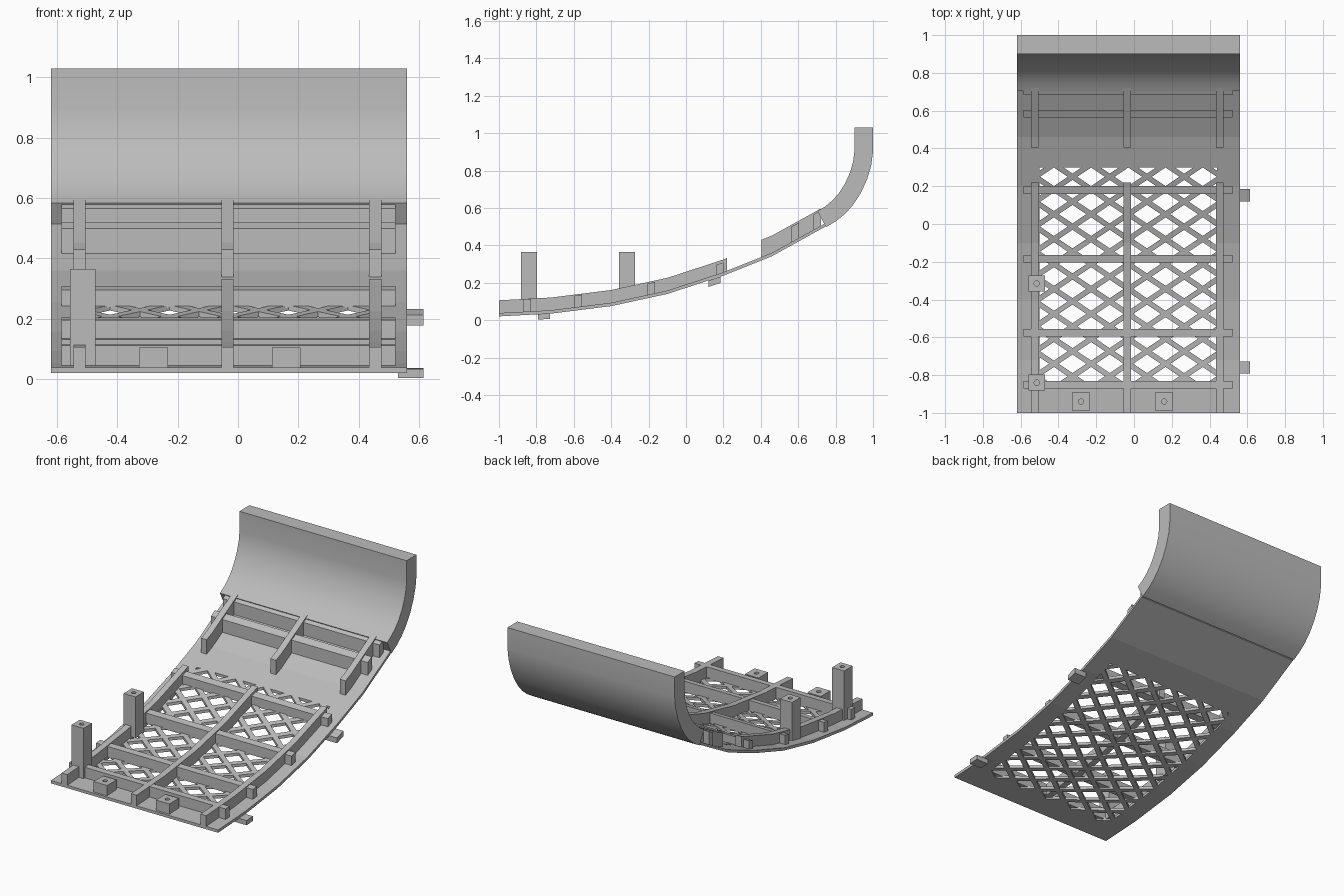
import bpy, bmesh, math
from mathutils import Vector

cube = bpy.data.objects.get("Cube")
if cube:
    bpy.data.objects.remove(cube, do_unlink=True)

GREY = (0.5, 0.5, 0.5, 1)
mat = bpy.data.materials.new("light grey")
mat.use_nodes = True
mat.diffuse_color = GREY
mat.node_tree.nodes["Principled BSDF"].inputs["Base Color"].default_value = GREY

LEFT, RIGHT = 0.56, -0.62      # panel edges in x
THICK = 0.018
UNDERSIDE = [(-1, .02), (-.72, .035), (-.4, .075), (-.1, .14), (.2, .238), (.46, .342), (.74, .497)]


def floor_z(y):
    """Height of the panel underside at y."""
    for (y0, z0), (y1, z1) in zip(UNDERSIDE, UNDERSIDE[1:]):
        if y <= y1:
            break
    return z0 + (z1 - z0) * (y - y0) / (y1 - y0)


def finish(name, bm):
    bmesh.ops.recalc_face_normals(bm, faces=bm.faces)
    mesh = bpy.data.meshes.new(name)
    bm.to_mesh(mesh)
    bm.free()
    mesh.materials.append(mat)
    ob = bpy.data.objects.new(name, mesh)
    bpy.context.collection.objects.link(ob)
    return ob


def prism(name, outline, x0, x1):
    """Extrude a (y, z) outline from x0 to x1."""
    bm = bmesh.new()
    face = bm.faces.new([bm.verts.new((x0, y, z)) for y, z in outline])
    ext = bmesh.ops.extrude_face_region(bm, geom=[face])
    verts = [v for v in ext["geom"] if isinstance(v, bmesh.types.BMVert)]
    bmesh.ops.translate(bm, vec=(x1 - x0, 0, 0), verts=verts)
    return finish(name, bm)


def cut(ob, cutter):
    """Subtract the cutter from the object and discard it."""
    cutter.hide_render = True
    mod = ob.modifiers.new("cut", 'BOOLEAN')
    mod.operation, mod.solver, mod.object = 'DIFFERENCE', 'EXACT', cutter
    bpy.context.view_layer.update()
    graph = bpy.context.evaluated_depsgraph_get()
    mesh = bpy.data.meshes.new_from_object(ob.evaluated_get(graph))
    ob.modifiers.clear()
    ob.data = mesh
    bpy.data.objects.remove(cutter, do_unlink=True)


def lattice_cutter():
    """Staggered diamonds clipped to the ventilated area, extruded upwards."""
    bm = bmesh.new()
    px, py = 0.197, 0.132
    hx, hy = 0.073, 0.049
    for row in range(-16, 8):
        for col in range(-4, 5):
            cx = -0.03 + px * (col + 0.5 * (row % 2))
            cy = 0.25 + py * row / 2
            bm.faces.new([bm.verts.new((cx + a * hx, cy + b * hy, -0.5))
                          for a, b in ((1, 0), (0, 1), (-1, 0), (0, -1))])
    for co, no in (((-.5, 0, 0), (-1, 0, 0)), ((.44, 0, 0), (1, 0, 0)),
                   ((0, -.92, 0), (0, -1, 0)), ((0, .3, 0), (0, 1, 0))):
        bmesh.ops.bisect_plane(bm, geom=bm.verts[:] + bm.edges[:] + bm.faces[:],
                               plane_co=co, plane_no=no, clear_outer=True)
    ext = bmesh.ops.extrude_face_region(bm, geom=bm.faces[:])
    verts = [v for v in ext["geom"] if isinstance(v, bmesh.types.BMVert)]
    bmesh.ops.translate(bm, vec=(0, 0, 1.5), verts=verts)
    return finish("lattice_cutter", bm)


def following(y0, y1, low, high):
    """Outline between two offsets above the underside."""
    ys = [y0] + [y for y, _ in UNDERSIDE if y0 < y < y1] + [y1]
    return ([(y, floor_z(y) + low) for y in ys]
            + [(y, floor_z(y) + high) for y in reversed(ys)])


def drilled_block(name, x, y, size, top):
    h = size / 2
    z = floor_z(y) + 0.01
    ob = prism(name, [(y - h, z), (y + h, z), (y + h, top), (y - h, top)], x - h, x + h)
    bm = bmesh.new()
    bmesh.ops.create_cone(bm, cap_ends=True, segments=16, radius1=.014, radius2=.014, depth=.1)
    bmesh.ops.translate(bm, vec=(x, y, top), verts=bm.verts)
    cut(ob, finish("drill", bm))


# Thin sloping panel with diamond openings
panel = prism("panel", following(-1, .74, 0, THICK), RIGHT, LEFT)
cut(panel, lattice_cutter())

# Thick upturned back wall, swept along an arc between two ellipses
outer = [(.748, .497), (.8, .528), (.85, .568), (.895, .618), (.935, .68),
         (.968, .752), (.99, .825), (1, .9), (1, 1.03)]
inner = [(.703, .583), (.745, .608), (.785, .642), (.82, .682), (.85, .73),
         (.876, .787), (.893, .845), (.9, .9), (.9, 1.03)]
wall = prism("back_wall", outer + inner[::-1], RIGHT, LEFT)
bpy.context.view_layer.objects.active = wall
wall.select_set(True)
bpy.ops.object.shade_smooth_by_angle(angle=math.radians(30))
wall.select_set(False)

# Lengthwise ribs, in a long front run and a short rear run
for side, x in (("right", -.525), ("middle", -.035), ("left", .455)):
    prism(f"{side}_front_rib", following(-1, .22, .01, .086), x - .02, x + .02)
    prism(f"{side}_rear_rib", following(.405, .72, .01, .11), x - .02, x + .02)

# Crosswise ribs
for i, (y, h) in enumerate(((-.85, .085), (-.575, .081), (-.185, .078), (.18, .07),
                            (.583, .1), (.703, .1))):
    prism(f"cross_rib_{i + 1}", following(y - .02, y + .02, .01, h), -.585, .522)

# Tall posts and short mounting blocks
for name, y in (("front_post", -.84), ("rear_post", -.315)):
    drilled_block(name, -.515, y, .085, .365)
for name, x in (("right_mount", -.28), ("left_mount", .16)):
    drilled_block(name, x, -.94, .095, .105)

# Tabs sticking out of the left edge
for name, y, low, high in (("front_tab", -.76, -.028, .002), ("rear_tab", .152, -.034, 0)):
    prism(name, following(y - .032, y + .032, low, high), .53, .615)
